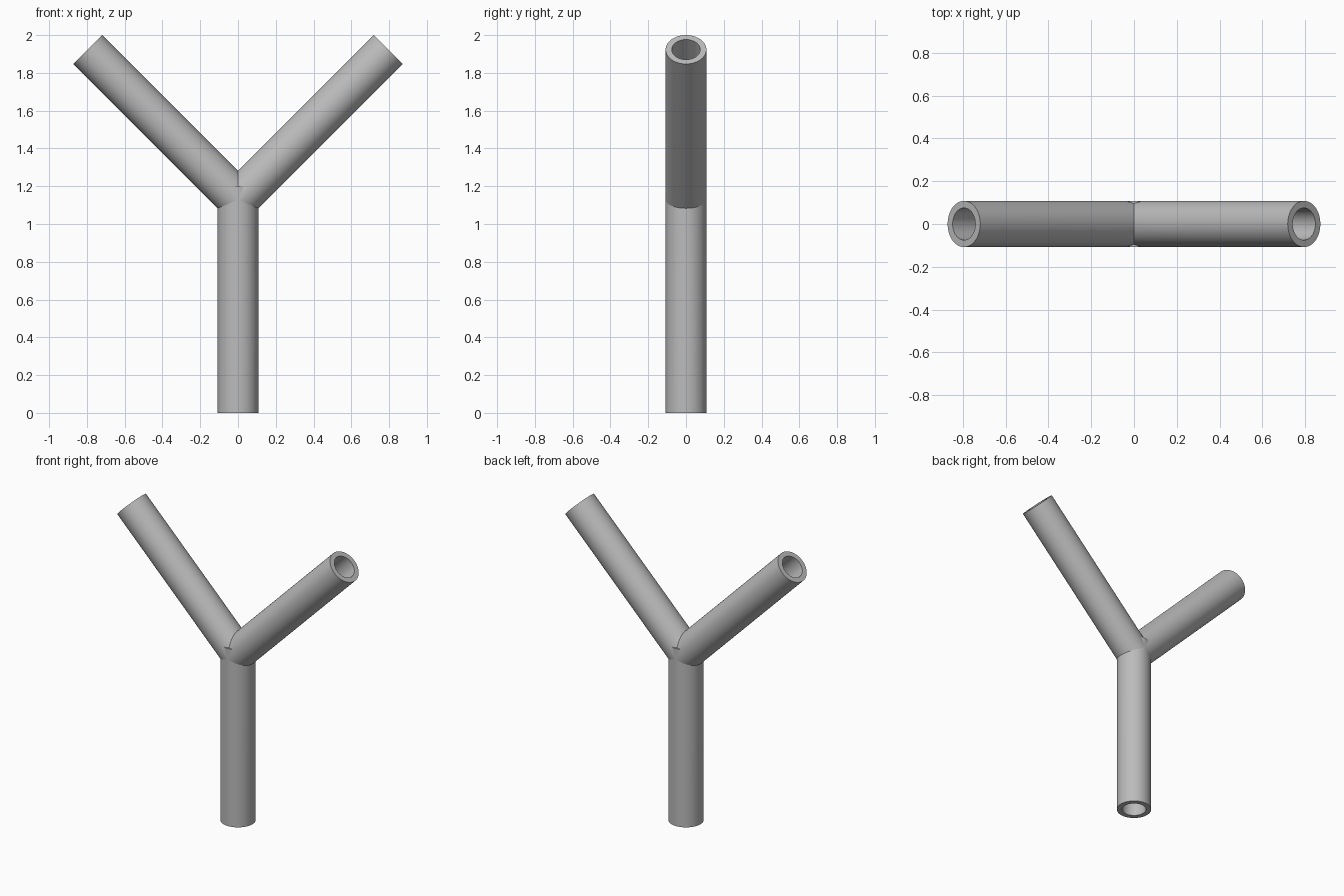
import bpy
from math import radians
from mathutils import Matrix, Vector

cube = bpy.data.objects.get("Cube")
if cube:
    bpy.data.objects.remove(cube, do_unlink=True)

OUTER, BORE = 0.108, 0.075
STEM_TOP, JOINT, BRANCH = 1.2, 1.128, 1.125
EXTRA = 0.1  # how far each bore cutter pokes out of its open end

grey = bpy.data.materials.new("plain grey")
grey.use_nodes = True
colour = (0.5, 0.5, 0.5, 1)
grey.diffuse_color = colour
grey.node_tree.nodes["Principled BSDF"].inputs["Base Color"].default_value = colour


def rod(name, radius, start, length, tilt=0):
    """Solid rod from start along z, tilted about y by degrees."""
    bpy.ops.mesh.primitive_cylinder_add(vertices=64, radius=radius, depth=length)
    obj = bpy.context.object
    obj.name = name
    turn = Matrix.Rotation(radians(tilt), 4, 'Y')
    lift = Matrix.Translation((0, 0, length / 2))
    obj.data.transform(Matrix.Translation(Vector(start)) @ turn @ lift)
    obj.data.materials.append(grey)
    return obj


# Outer tubes
joint = (0, 0, JOINT)
tubes = [rod("stem", OUTER, (0, 0, 0), STEM_TOP),
         rod("left_branch", OUTER, joint, BRANCH, 45),
         rod("right_branch", OUTER, joint, BRANCH, -45)]

# Bores that meet at the joint
bores = [rod("stem_bore", BORE, (0, 0, -EXTRA), JOINT + EXTRA),
         rod("left_bore", BORE, joint, BRANCH + EXTRA, 45),
         rod("right_bore", BORE, joint, BRANCH + EXTRA, -45)]

# Hollow every tube, then smooth it with crisp rims
for tube in tubes:
    bpy.ops.object.select_all(action='DESELECT')
    tube.select_set(True)
    bpy.context.view_layer.objects.active = tube
    for bore in bores:
        cut = tube.modifiers.new(bore.name, 'BOOLEAN')
        cut.operation = 'DIFFERENCE'
        cut.solver = 'EXACT'
        cut.object = bore
        bpy.ops.object.modifier_apply(modifier=cut.name)
    bpy.ops.object.shade_smooth_by_angle(angle=radians(30))

for bore in bores:
    bpy.data.objects.remove(bore, do_unlink=True)
